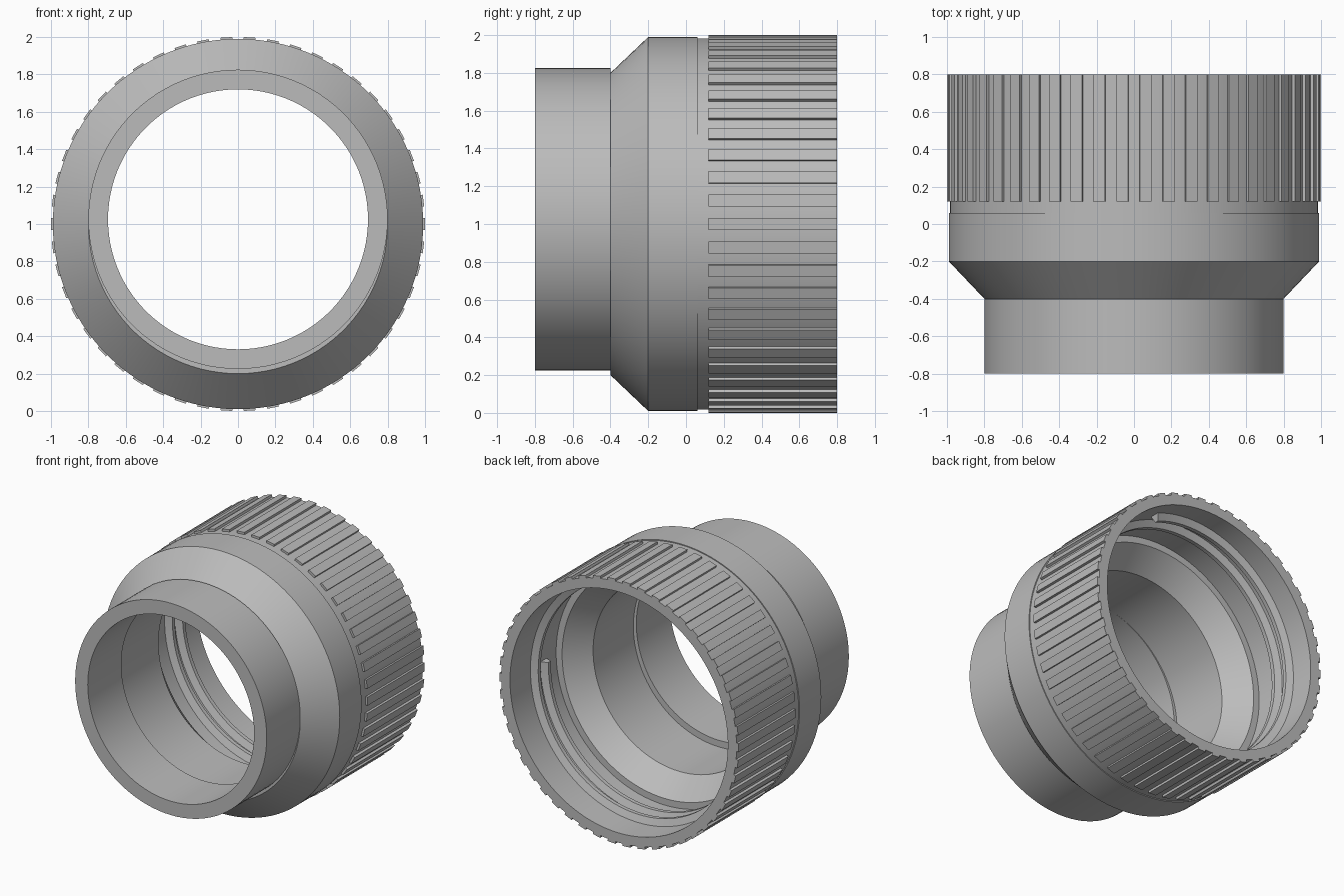
import bpy, bmesh, math

cube = bpy.data.objects.get("Cube")
if cube:
    bpy.data.objects.remove(cube, do_unlink=True)

grey = bpy.data.materials.new("plain grey")
grey.use_nodes = True
grey.diffuse_color = (0.5, 0.5, 0.5, 1)
bsdf = grey.node_tree.nodes["Principled BSDF"]
bsdf.inputs["Base Color"].default_value = (0.5, 0.5, 0.5, 1)
bsdf.inputs["Roughness"].default_value = 0.6


def finish(bm, name, z):
    """Turn a bmesh into a shaded object with its axis at height z."""
    bmesh.ops.recalc_face_normals(bm, faces=bm.faces[:])
    mesh = bpy.data.meshes.new(name)
    bm.to_mesh(mesh)
    bm.free()
    mesh.materials.append(grey)
    obj = bpy.data.objects.new(name, mesh)
    obj.location.z = z
    bpy.context.collection.objects.link(obj)
    bpy.ops.object.select_all(action="DESELECT")
    obj.select_set(True)
    bpy.context.view_layer.objects.active = obj
    bpy.ops.object.shade_smooth_by_angle(angle=math.radians(25))
    return obj


def ring(bm, section, angle, shift=0):
    """Place a (radius, y) section at an angle round the y axis."""
    return [bm.verts.new((r * math.cos(angle), y + shift, r * math.sin(angle)))
            for r, y in section]


def bridge(bm, a, b):
    n = len(a)
    for i in range(n):
        j = (i + 1) % n
        bm.faces.new((a[i], a[j], b[j], b[i]))


def revolve(name, profile, z, sides=100):
    bm = bmesh.new()
    rings = [ring(bm, profile, math.tau * k / sides) for k in range(sides)]
    for k in range(sides):
        bridge(bm, rings[k], rings[(k + 1) % sides])
    return finish(bm, name, z)


# Narrow neck, set slightly above the axis of the body
revolve("neck", [(0.695, -0.8), (0.8, -0.8), (0.8, -0.4), (0.695, -0.4)], 1.025)

# Wide socket with outer cone, shallow step and inner funnel
revolve("socket_body", [
    (0.72, -0.4), (0.8, -0.4), (0.99, -0.2), (0.99, 0.06), (0.983, 0.06),
    (0.983, 0.8), (0.91, 0.8), (0.91, 0.25), (0.86, 0.25), (0.72, 0.08)], 1.0)

# Grip ribs round the socket
bm = bmesh.new()
ribs = 50
half = 0.032
section = [(0.975, 0.12), (1.0, 0.12), (1.0, 0.8), (0.975, 0.8)]
for k in range(ribs):
    mid = math.tau * k / ribs
    a = ring(bm, section, mid - half)
    b = ring(bm, section, mid + half)
    bridge(bm, a, b)
    bm.faces.new(a)
    bm.faces.new(b)
finish(bm, "grip_ribs", 1.0)

# Inner screw thread with blunt ends
bm = bmesh.new()
section = [(0.92, -0.04), (0.86, -0.015), (0.86, 0.015), (0.92, 0.04)]
turns, pitch, steps = 1.81, 0.12, 160
rings = []
for k in range(steps + 1):
    t = turns * k / steps
    rings.append(ring(bm, section, -math.tau * t, 0.4 + pitch * t))
for a, b in zip(rings, rings[1:]):
    bridge(bm, a, b)
bm.faces.new(rings[0])
bm.faces.new(rings[-1])
finish(bm, "inner_thread", 1.0)
